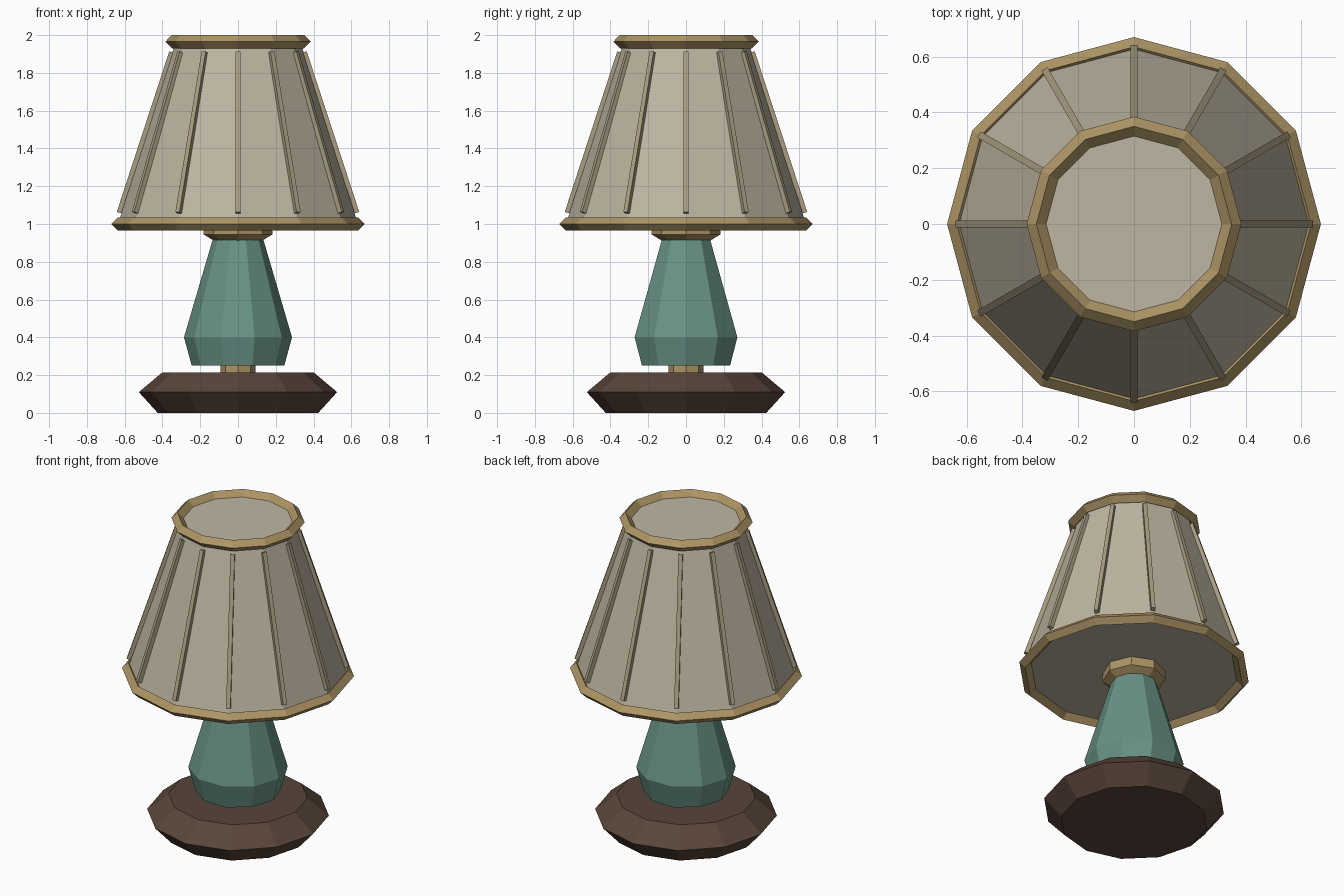
import bpy, bmesh
from math import cos, sin, tau
from mathutils import Vector

if "Cube" in bpy.data.objects:
    bpy.data.objects.remove(bpy.data.objects["Cube"])


def material(name, rgb):
    m = bpy.data.materials.new(name)
    m.diffuse_color = (*rgb, 1)
    m.use_nodes = True
    m.node_tree.nodes["Principled BSDF"].inputs["Base Color"].default_value = m.diffuse_color
    return m


WOOD = material("dark_wood", (0.10, 0.06, 0.042))
GLAZE = material("green_glaze", (0.14, 0.29, 0.235))
BRASS = material("brass", (0.42, 0.30, 0.13))
CLOTH = material("shade_cloth", (0.52, 0.47, 0.36))
RIB = material("rib_trim", (0.40, 0.34, 0.22))


def finish(name, bm, mat):
    bmesh.ops.recalc_face_normals(bm, faces=bm.faces)
    me = bpy.data.meshes.new(name)
    bm.to_mesh(me)
    bm.free()
    me.materials.append(mat)
    ob = bpy.data.objects.new(name, me)
    bpy.context.collection.objects.link(ob)
    return ob


def lathe(name, profile, sides, mat, ring=False):
    """Revolve (radius, z) points; capped solid, or a closed loop if ring."""
    bm = bmesh.new()
    rows = [[bm.verts.new((r * cos(tau * i / sides), r * sin(tau * i / sides), z))
             for i in range(sides)] for r, z in profile]
    pairs = list(zip(rows, rows[1:]))
    if ring:
        pairs.append((rows[-1], rows[0]))
    else:
        bm.faces.new(rows[0])
        bm.faces.new(rows[-1])
    for a, b in pairs:
        for i in range(sides):
            j = (i + 1) % sides
            bm.faces.new((a[i], a[j], b[j], b[i]))
    return finish(name, bm, mat)


def diamond_ring(name, radius, z, t):
    lathe(name, [(radius + t, z), (radius, z + t), (radius - t, z), (radius, z - t)],
          12, BRASS, ring=True)


# Foot, stem, body and collar
lathe("base", [(0.425, 0), (0.525, 0.11), (0.40, 0.215)], 12, WOOD)
lathe("stem", [(0.093, 0.19), (0.093, 0.27)], 8, BRASS)
lathe("body", [(0.245, 0.25), (0.286, 0.40), (0.135, 0.915)], 10, GLAZE)
lathe("collar", [(0.125, 0.91), (0.182, 0.945), (0.18, 1.0)], 8, BRASS)

# Shade with its two diamond-section rims
lathe("shade", [(0.635, 1.0), (0.33, 1.965)], 12, CLOTH)
diamond_ring("lower_rim", 0.635, 1.0, 0.035)
diamond_ring("upper_rim", 0.35, 1.965, 0.035)

# Square ribs along the shade's corners
W = 0.0125
for k in range(12):
    a = tau * k / 12
    out, side = Vector((cos(a), sin(a), 0)), Vector((-sin(a), cos(a), 0))
    low = out * 0.63 + Vector((0, 0, 1.06))
    high = out * 0.352 + Vector((0, 0, 1.91))
    normal = side.cross((high - low).normalized())
    bm = bmesh.new()
    ends = [[bm.verts.new(p + side * W * s + normal * W * n)
             for s, n in ((-1, -1), (1, -1), (1, 1), (-1, 1))] for p in (low, high)]
    for e in ends:
        bm.faces.new(e)
    for i in range(4):
        j = (i + 1) % 4
        bm.faces.new((ends[0][i], ends[0][j], ends[1][j], ends[1][i]))
    finish(f"shade_rib_{k + 1}", bm, RIB)
